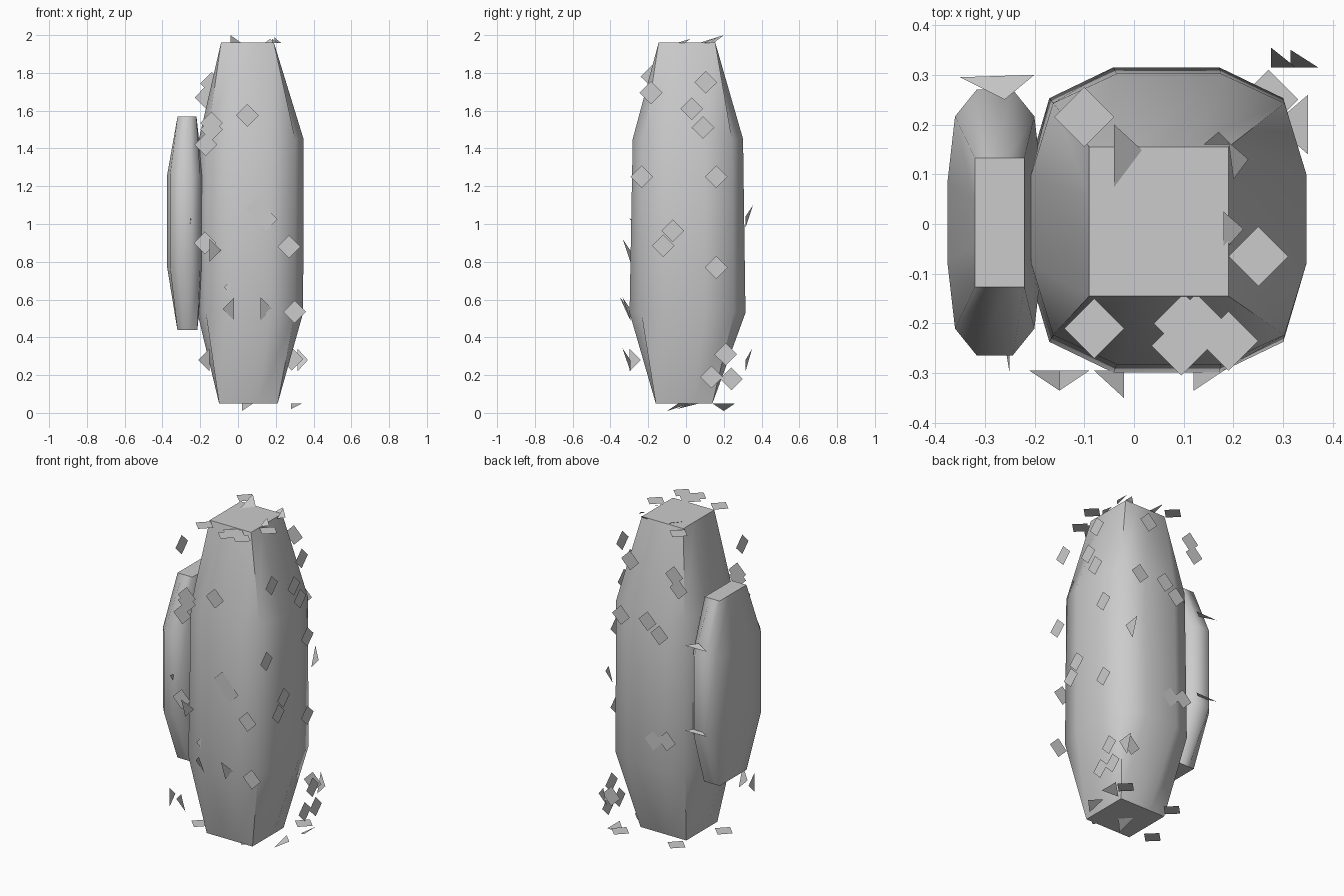
import bpy, bmesh

# Shared twelve-sided sections: rounded middle, square ends
QUAD_MID = [(1, .3), (.84, .79), (.38, .99)]
QUAD_END = [(1, .33), (1, 1), (.33, 1)]


def around(quad):
    pts = []
    for sx, sy, flip in [(1, 1, 0), (-1, 1, 1), (-1, -1, 0), (1, -1, 1)]:
        q = quad[::-1] if flip else quad
        pts += [(x * sx, y * sy) for x, y in q]
    return pts


def finish(bm, name):
    mesh = bpy.data.meshes.new(name)
    bm.to_mesh(mesh)
    bm.free()
    ob = bpy.data.objects.new(name, mesh)
    bpy.context.collection.objects.link(ob)
    return ob


def hull(name, sections):
    """sections: quadrant shape, z, x centre, y centre, half width, half depth"""
    bm = bmesh.new()
    rings = []
    for quad, z, cx, cy, w, d in sections:
        rings.append([bm.verts.new((cx + x * w, cy + y * d, z)) for x, y in around(quad)])
    for a, b in zip(rings, rings[1:]):
        for i in range(12):
            j = (i + 1) % 12
            bm.faces.new((a[i], a[j], b[j], b[i]))
    bm.faces.new(rings[0][::-1])
    bm.faces.new(rings[-1])
    bmesh.ops.recalc_face_normals(bm, faces=bm.faces)
    ob = finish(bm, name)
    bpy.ops.object.select_all(action='DESELECT')
    bpy.context.view_layer.objects.active = ob
    ob.select_set(True)
    bpy.ops.object.shade_smooth_by_angle(angle=0.9)


def flakes(name, axis, level, centres, r=.06):
    """Flat diamonds lying in one axis-aligned plane"""
    bm = bmesh.new()
    for a, b in centres:
        corners = []
        for da, db in [(r, 0), (0, r), (-r, 0), (0, -r)]:
            p = [a + da, b + db]
            p.insert(axis, level)
            corners.append(bm.verts.new(p))
        bm.faces.new(corners)
    finish(bm, name)


def shards(name, triangles):
    bm = bmesh.new()
    for tri in triangles:
        bm.faces.new([bm.verts.new(p) for p in tri])
    finish(bm, name)


# Main body and side pod
hull("main_body", [
    (QUAD_END, .05, .055, -.01, .155, .15),
    (QUAD_MID, .53, .065, .008, .28, .31),
    (QUAD_MID, 1.45, .07, .01, .277, .295),
    (QUAD_END, 1.96, .05, .005, .14, .15)])
hull("side_pod", [
    (QUAD_END, .44, -.268, .003, .053, .13),
    (QUAD_MID, .77, -.28, .003, .095, .27),
    (QUAD_MID, 1.26, -.28, .003, .095, .27),
    (QUAD_END, 1.57, -.27, .003, .05, .13)])

# Floating diamond flakes around the body
flakes("front_flakes", 1, -.295, [
    (.05, 1.575), (-.14, 1.535), (-.14, 1.5), (-.17, 1.42), (.1, 1.08), (.15, 1.025),
    (.27, .88), (-.175, .9), (-.015, .665), (.3, .535)])
flakes("right_flakes", 0, .357, [
    (-.185, 1.695), (.105, 1.75), (.03, 1.61), (.09, 1.51), (-.235, 1.25), (.16, 1.25),
    (-.07, .965), (-.12, .885), (.16, .77), (.21, .31), (.135, .19), (.24, .18)])
flakes("back_flakes", 1, .315, [
    (.158, 1.76), (.22, 1.41), (.04, 1.42), (-.04, 1.355), (-.14, 1.745), (-.17, 1.67),
    (0, .7), (-.09, .72), (.285, .285)])
flakes("left_flakes", 0, -.255, [(-.18, 1.78)])
flakes("top_flakes", 2, 1.957, [
    (-.1, .215), (.25, -.065), (-.08, -.21), (.095, -.245), (.19, -.235), (.1, -.2), (.125, -.2)])
flakes("bottom_flakes", 2, .052, [(.15, -.12), (-.09, .22), (.27, .25), (-.2, -.08)])

# Tilted triangular shards
shards("front_shards", [
    ((-.02, -.35, .61), (-.02, -.295, .49), (-.08, -.295, .55)),
    ((.12, -.335, .61), (.12, -.295, .49), (.18, -.295, .55)),
    ((-.15, -.335, .92), (-.15, -.295, .8), (-.09, -.295, .86)),
    ((-.15, -.335, .34), (-.15, -.295, .22), (-.21, -.295, .28))])
shards("back_shards", [
    ((.275, .355, 1.1), (.275, .315, .98), (.325, .315, 1.04)),
    ((.315, .35, .34), (.315, .315, .22), (.37, .315, .28))])
shards("top_shards", [
    ((-.04, .2, 2.0), (-.04, .065, 1.957), (.02, .145, 1.957)),
    ((.19, .165, 1.99), (.2, .09, 1.957), (.23, .13, 1.957)),
    ((.14, .16, 1.957), (.17, .185, 1.98), (.195, .16, 1.957)),
    ((.18, .025, 1.98), (.18, -.055, 1.957), (.22, -.01, 1.957))])
shards("bottom_shards", [
    ((.02, -.1, .01), (.02, .02, .05), (.08, -.04, .05)),
    ((.28, .2, .01), (.35, .26, .05), (.35, .14, .05)),
    ((.28, -.05, .02), (.28, .07, .05), (.34, .01, .05))])
shards("pod_shards", [
    ((-.35, .295, 1.33), (-.2, .3, 1.33), (-.26, .25, 1.34)),
    ((-.35, .295, .81), (-.2, .3, .81), (-.26, .25, .82)),
    ((-.25, -.3, 1.03), (-.25, -.21, 1.0), (-.26, -.24, .95)),
    ((-.255, -.3, .34), (-.255, -.3, .22), (-.255, -.24, .28))])
